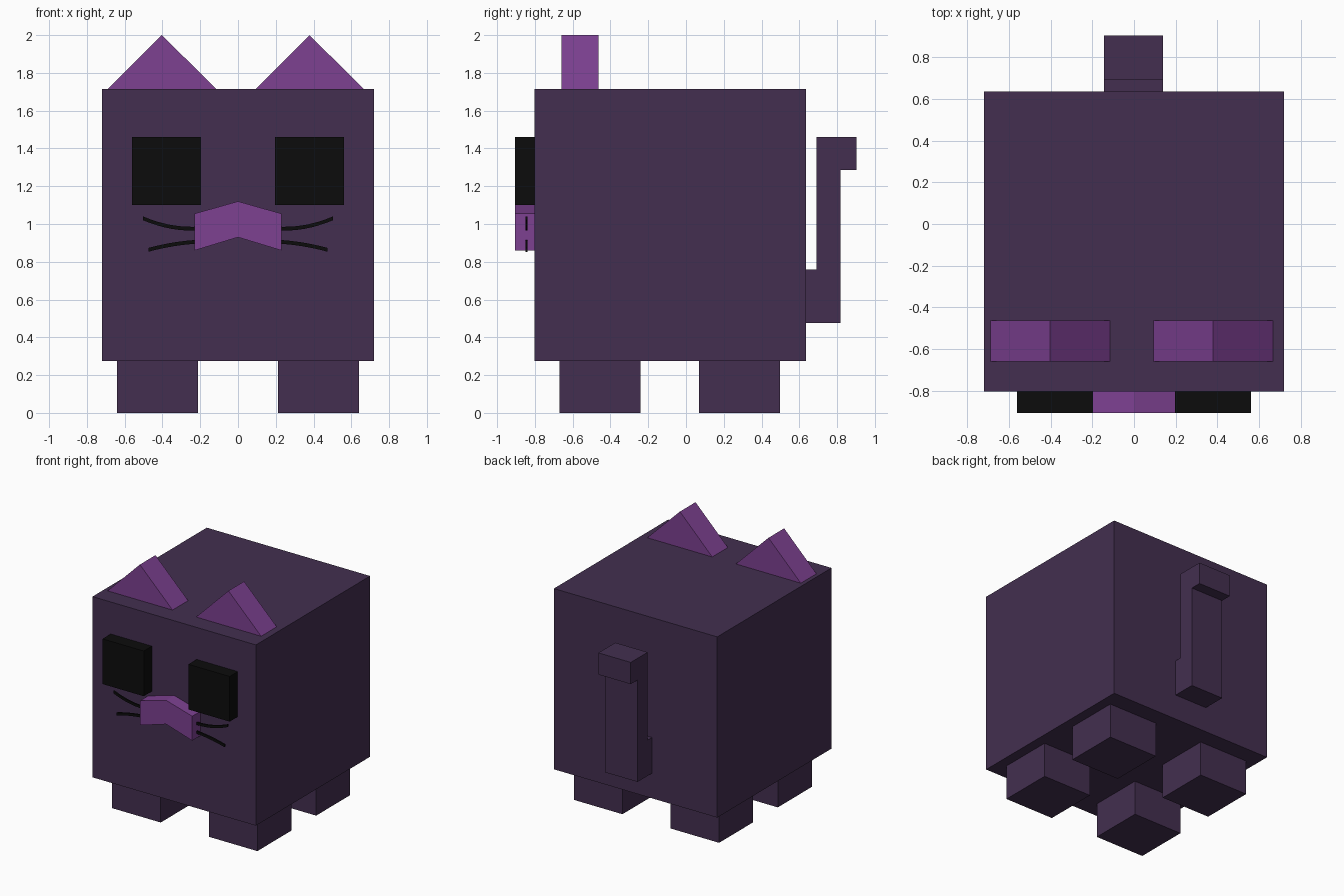
import bpy
import bmesh

if "Cube" in bpy.data.objects:
    bpy.data.objects.remove(bpy.data.objects["Cube"])


def material(name, rgb):
    m = bpy.data.materials.new(name)
    m.diffuse_color = (*rgb, 1)
    m.use_nodes = True
    m.node_tree.nodes["Principled BSDF"].inputs["Base Color"].default_value = m.diffuse_color
    return m


FUR = material("dark_purple", (0.056, 0.028, 0.080))
PINK = material("light_purple", (0.205, 0.052, 0.285))
BLACK = material("black", (0.0037, 0.0037, 0.0037))


def prism(name, outline, lo, hi, mat, axis="y"):
    """Extrude an outline: (x, z) along y, or (y, z) along x."""
    def place(p, d):
        return (p[0], d, p[1]) if axis == "y" else (d, p[0], p[1])
    bm = bmesh.new()
    a = [bm.verts.new(place(p, lo)) for p in outline]
    b = [bm.verts.new(place(p, hi)) for p in outline]
    bm.faces.new(a)
    bm.faces.new(b[::-1])
    n = len(outline)
    for i in range(n):
        j = (i + 1) % n
        bm.faces.new((a[j], a[i], b[i], b[j]))
    bmesh.ops.recalc_face_normals(bm, faces=bm.faces)
    me = bpy.data.meshes.new(name)
    bm.to_mesh(me)
    bm.free()
    me.materials.append(mat)
    ob = bpy.data.objects.new(name, me)
    bpy.context.collection.objects.link(ob)
    return ob


def box(name, x0, x1, y0, y1, z0, z1, mat):
    return prism(name, [(x0, z0), (x1, z0), (x1, z1), (x0, z1)], y0, y1, mat)


# Body
box("body", -0.72, 0.72, -0.803, 0.635, 0.275, 1.715, FUR)

# Legs, eyes and whiskers on both sides
for side, s in (("left", -1), ("right", 1)):
    x0, x1 = sorted((s * 0.212, s * 0.64))
    box(f"front_leg_{side}", x0, x1, -0.67, -0.242, 0, 0.275, FUR)
    box(f"back_leg_{side}", x0, x1, 0.07, 0.497, 0, 0.275, FUR)

    x0, x1 = sorted((s * 0.197, s * 0.56))
    box(f"eye_{side}", x0, x1, -0.905, -0.803, 1.10, 1.46, BLACK)

    # Each whisker is a thin ribbon sampled from a quadratic curve
    for label, p, q, r in (("upper", (0.20, 0.977), (0.35, 0.965), (0.503, 1.03)),
                           ("lower", (0.20, 0.907), (0.34, 0.90), (0.475, 0.863))):
        path = []
        for i in range(9):
            t = i / 8
            path.append([(1 - t) ** 2 * p[k] + 2 * t * (1 - t) * q[k] + t * t * r[k]
                         for k in (0, 1)])
        ribbon = [(s * x, z - 0.01) for x, z in path]
        ribbon += [(s * x, z + 0.01) for x, z in reversed(path)]
        prism(f"{label}_whisker_{side}", ribbon, -0.85, -0.838, BLACK)

# Ears
for side, cx in (("left", -0.403), ("right", 0.378)):
    prism(f"ear_{side}", [(cx - 0.29, 1.71), (cx + 0.293, 1.71), (cx, 2.0)],
          -0.66, -0.463, PINK)

# Chevron muzzle
prism("muzzle", [(-0.23, 0.86), (0, 0.93), (0.23, 0.86),
                 (0.23, 1.055), (0, 1.12), (-0.23, 1.055)], -0.905, -0.803, PINK)

# Tail with a base step and a hooked tip
prism("tail", [(0.635, 0.475), (0.817, 0.475), (0.817, 1.287), (0.903, 1.287),
               (0.903, 1.46), (0.69, 1.46), (0.69, 0.76), (0.635, 0.76)],
      -0.145, 0.14, FUR, axis="x")
